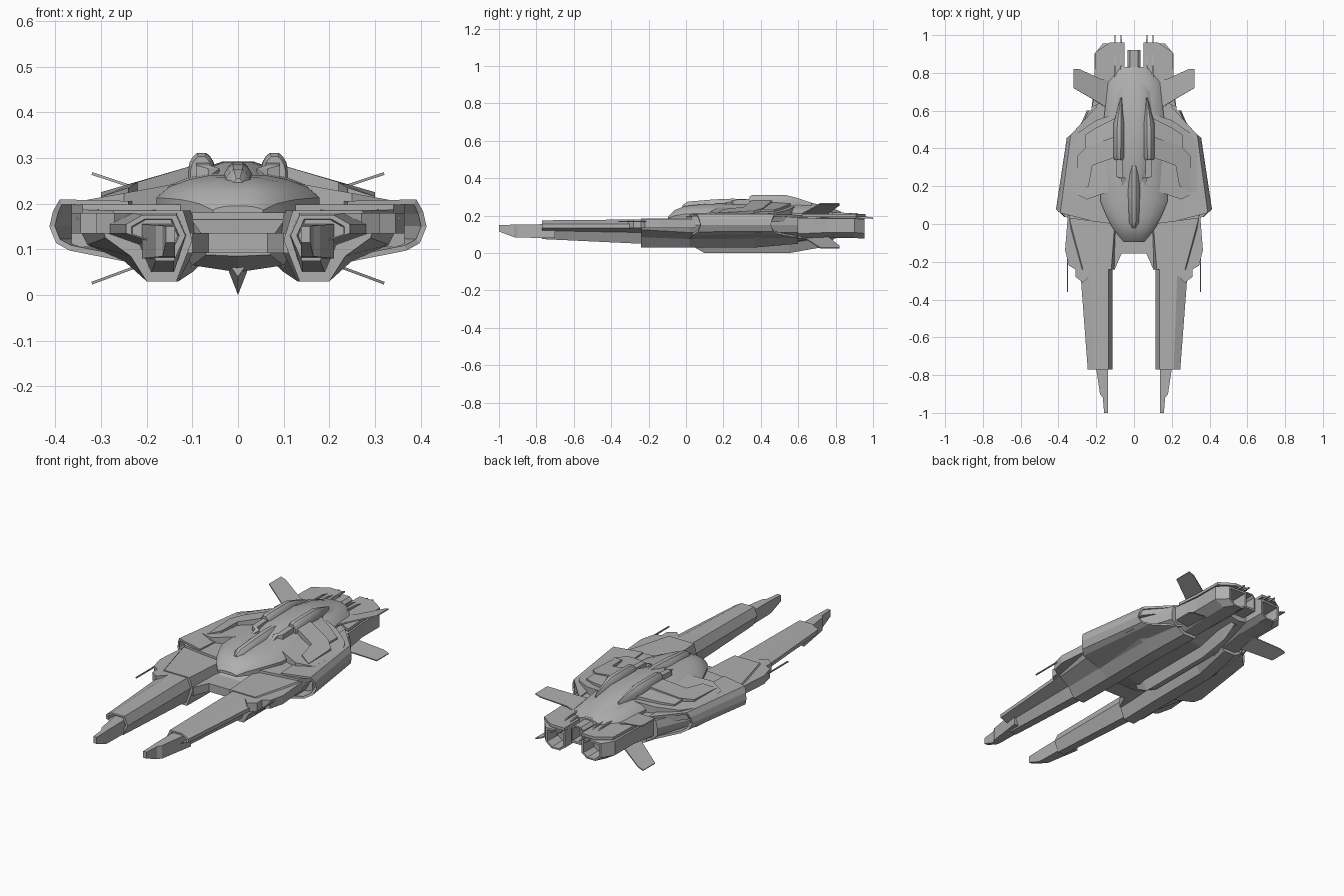
import bpy, bmesh
from mathutils import Vector

if "Cube" in bpy.data.objects:
    bpy.data.objects.remove(bpy.data.objects["Cube"])

GREY = bpy.data.materials.new("dark_grey")
GREY.diffuse_color = (.43, .43, .43, 1)
GREY.use_nodes = True
GREY.node_tree.nodes["Principled BSDF"].inputs["Base Color"].default_value = GREY.diffuse_color


def build(name, verts, faces, mirror=True, smooth=False, thick=0):
    bm = bmesh.new()
    vs = [bm.verts.new(v) for v in verts]
    for f in faces:
        bm.faces.new([vs[i] for i in f])
    bmesh.ops.recalc_face_normals(bm, faces=bm.faces)
    me = bpy.data.meshes.new(name)
    bm.to_mesh(me)
    bm.free()
    me.materials.append(GREY)
    ob = bpy.data.objects.new(name, me)
    bpy.context.collection.objects.link(ob)
    if thick:
        m = ob.modifiers.new("thickness", 'SOLIDIFY')
        m.thickness, m.offset = thick, 0
    if mirror:
        ob.modifiers.new("mirror", 'MIRROR')
    if smooth:
        bpy.ops.object.select_all(action='DESELECT')
        ob.select_set(True)
        bpy.context.view_layer.objects.active = ob
        bpy.ops.object.shade_smooth_by_angle(angle=0.6)
    return ob


def loft(name, sections, mirror=True, smooth=False):
    """Skin a list of (y, [(x, z), ...]) rings and cap both ends."""
    n = len(sections[0][1])
    verts = [(x, y, z) for y, ring in sections for x, z in ring]
    faces = [(k*n+i, k*n+(i+1) % n, (k+1)*n+(i+1) % n, (k+1)*n+i)
             for k in range(len(sections)-1) for i in range(n)]
    faces += [tuple(range(n)), tuple(range(len(verts)-n, len(verts)))]
    return build(name, verts, faces, mirror, smooth)


def plate(name, outline, top, bottom):
    """Plan outline extruded between a top z function and a bottom z."""
    n = len(outline)
    verts = [(x, y, bottom) for x, y in outline] + [(x, y, top(x, y)) for x, y in outline]
    faces = [(i, (i+1) % n, n+(i+1) % n, n+i) for i in range(n)]
    return build(name, verts, faces + [tuple(range(n)), tuple(range(n, 2*n))])


def rect(x0, x1, z0, z1):
    return [(x0, z0), (x1, z0), (x1, z1), (x0, z1)]


def shrink(ring, s):
    c = sum((Vector(p) for p in ring), Vector((0, 0))) / len(ring)
    return [tuple(c + (Vector(p)-c)*s) for p in ring]


def arch(w, z0, z1, cx=0):
    h = z1 - z0
    half = [(1, 0), (1, .4), (.85, .68), (.6, .88), (.32, 1)]
    return [(cx+w*a, z0+h*b) for a, b in half] + [(cx-w*a, z0+h*b) for a, b in reversed(half)]


# Forward prongs: recessed front, stepped bevelled section
prong_front = [(.135, .175), (.115, .13), (.14, .075), (.18, .075), (.2, .12),
               (.245, .135), (.245, .155), (.21, .175)]
prong_back = [(.135, .18), (.113, .13), (.14, .05), (.19, .05), (.215, .11),
              (.285, .135), (.285, .155), (.23, .18)]
loft("prong", [(-.70, shrink(prong_front, .75)), (-.77, shrink(prong_front, .8)),
               (-.77, prong_front), (-.24, prong_back)])
loft("prong_tip", [(-1, rect(.138, .158, .115, .15)), (-.92, rect(.138, .165, .085, .152)),
                   (-.90, rect(.138, .18, .083, .153)), (-.70, rect(.138, .21, .08, .155))])

# Side nacelles behind the prongs
nac = [(.12, .185), (.10, .12), (.135, .03), (.2, .03), (.235, .085), (.29, .125), (.30, .155), (.27, .185)]
nac_mid = [(.1, .185), (.09, .11), (.13, .03), (.2, .03), (.25, .075), (.33, .11), (.35, .15), (.34, .187)]
nac_rear = [(.05, .19), (.05, .1), (.1, .05), (.17, .05), (.22, .08), (.25, .11), (.25, .15), (.24, .19)]
loft("nacelle", [(-.24, nac), (.02, nac_mid), (.37, nac_mid), (.6, nac_rear)])
plate("nacelle_side_step", [(.2, -.24), (.27, -.31), (.31, -.28), (.31, -.24), (.345, -.22),
                            (.365, -.14), (.35, .05), (.2, .05)], lambda x, y: .18, .135)
loft("side_rod", [(-.36, rect(.349, .355, .165, .171)), (-.1, rect(.349, .355, .165, .171))])

# Outer pod shells, open at both ends
pod = [(.24, .2), (.388, .204), (.4, .18), (.407, .15), (.394, .118), (.367, .103), (.24, .078)]
front = [(x, .02 + max(0, x-.35), z) for x, z in pod]
back = [(.2 + (x-.24)*.9, .62 - (x-.24)*1.0, z*.95+.008) for x, z in pod]
n = len(pod)
build("pod_shell", front + back, [(i, i+1, n+i+1, n+i) for i in range(n-1)], thick=.012)
plate("pod_core", [(.22, .08), (.365, .11), (.34, .40), (.22, .5)], lambda x, y: .18, .105)

# Central deck, bridge between nacelles and lower hull
plate("deck", [(0, .0), (.11, .0), (.34, .03), (.365, .1),
               (.36, .3), (.33, .46), (.2, .62), (.2, .72), (0, .8)], lambda x, y: .198, .165)
plate("centre_bridge", [(0, -.155), (.065, -.155), (.1, -.235), (.13, -.235), (.13, .1), (0, .1)],
      lambda x, y: .136, .092)


def hull(w, wb, z0, zk, z1):
    return [(-w, z1), (-w, z0+.03), (-wb, z0), (0, zk), (wb, z0), (w, z0+.03), (w, z1)]


loft("lower_hull", [(-.05, hull(.08, .07, .088, .085, .134)),
                    (.06, hull(.12, .1, .065, .05, .19)), (.55, hull(.12, .1, .065, .05, .19)),
                    (.83, hull(.06, .05, .1, .09, .2))], mirror=False)


def keel(zb, w=.035):
    return [(0, zb), (w, .09), (0, .15), (-w, .09)]


loft("keel", [(.03, keel(.04)), (.1, keel(0)), (.55, keel(0)), (.72, keel(.03)),
              (.8, keel(.08, .02))], mirror=False)

# Canopy dome, rear hump and dorsal spine
loft("canopy_dome", [(y, arch(w, .18, t)) for y, w, t in
     [(-.095, .055, .195), (-.06, .085, .23), (-.01, .12, .25), (.04, .145, .257), (.12, .178, .263),
      (.35, .18, .268), (.6, .155, .262), (.75, .14, .245), (.83, .08, .222)]], mirror=False, smooth=True)
loft("rear_hump", [(y, arch(w, .2, t)) for y, w, t in
     [(.18, .07, .264), (.32, .1, .29), (.55, .11, .292), (.7, .1, .262), (.82, .06, .226)]],
     mirror=False, smooth=True)
loft("dorsal_spine", [(y, arch(w, .22, t)) for y, w, t in
     [(-.02, .012, .255), (.01, .03, .275), (.15, .036, .287), (.25, .034, .291), (.34, .025, .287)]],
     mirror=False, smooth=True)

# Twin dorsal tubes with tapered tails, and vents ahead of them
loft("dorsal_tube", [(y, arch(w, .25-d, t, cx)) for y, w, t, cx, d in
     [(.34, .024, .303, .08, 0), (.355, .03, .311, .08, 0), (.53, .03, .311, .079, 0),
      (.59, .018, .296, .074, .01), (.67, .004, .27, .068, .02)]], smooth=True)
loft("dorsal_vent", [(.2, rect(.06, .066, .25, .262)), (.24, rect(.04, .066, .25, .277)),
                     (.25, rect(.062, .092, .25, .284)), (.36, rect(.062, .092, .25, .29))])

# Stepped shoulder armour
plate("shoulder_base", [(.05, .6), (.2, .55), (.3, .48), (.34, .4), (.33, .17), (.25, .13), (.05, .2)],
      lambda x, y: .268 - .18*x, .19)
plate("shoulder_front_band", [(.08, .47), (.25, .41), (.3, .36), (.3, .17), (.24, .2), (.22, .31), (.08, .36)],
      lambda x, y: .289 - .29*(x-.08) - max(0, .33-y)*.06, .195)
plate("shoulder_rear_band", [(.06, .58), (.2, .51), (.26, .47), (.26, .4), (.06, .47)],
      lambda x, y: .286 - .27*(x-.06) - max(0, y-.45)*.08, .195)

# Rear engines with recessed nozzles
eng0 = [(.05, .2), (.05, .1), (.1, .06), (.17, .06), (.235, .1), (.235, .19)]
eng1 = [(.05, .198), (.05, .1), (.08, .08), (.16, .08), (.21, .11), (.21, .185)]
eng2 = [(.05, .185), (.05, .1), (.08, .078), (.13, .078), (.165, .105), (.165, .18)]
loft("engine", [(.52, eng0), (.75, eng1), (.9, eng1), (.955, eng2),
                (.955, shrink(eng2, .82)), (.87, shrink(eng2, .75))])
plate("engine_top_plate", [(.05, .7), (.05, .96), (.13, .96), (.205, .91), (.21, .75), (.22, .62)],
      lambda x, y: .208, .193)
noz = [(-.035, .12), (.035, .12), (.035, .2), (.02, .215), (-.02, .215), (-.035, .2)]
loft("centre_nozzle", [(.78, noz), (.92, noz), (.92, shrink(noz, .8)), (.86, shrink(noz, .75))], mirror=False)
for x in (.068, .1):
    loft("tail_rod", [(.7, rect(x-.004, x+.004, .19, .222)), (.86, rect(x-.004, x+.004, .19, .215)),
                      (1, rect(x-.003, x+.003, .183, .189))])

# Swept tail fins, upper and lower
outline = [(.12, .6), (.2, .65), (.32, .72), (.32, .82), (.29, .82), (.17, .765), (.12, .765)]
for name, z0, slope in (("upper_tail_fin", .2, .33), ("lower_tail_fin", .1, -.37)):
    build(name, [(x, y, z0 + slope*(x-.12)) for x, y in outline], [tuple(range(7))], thick=.006)
